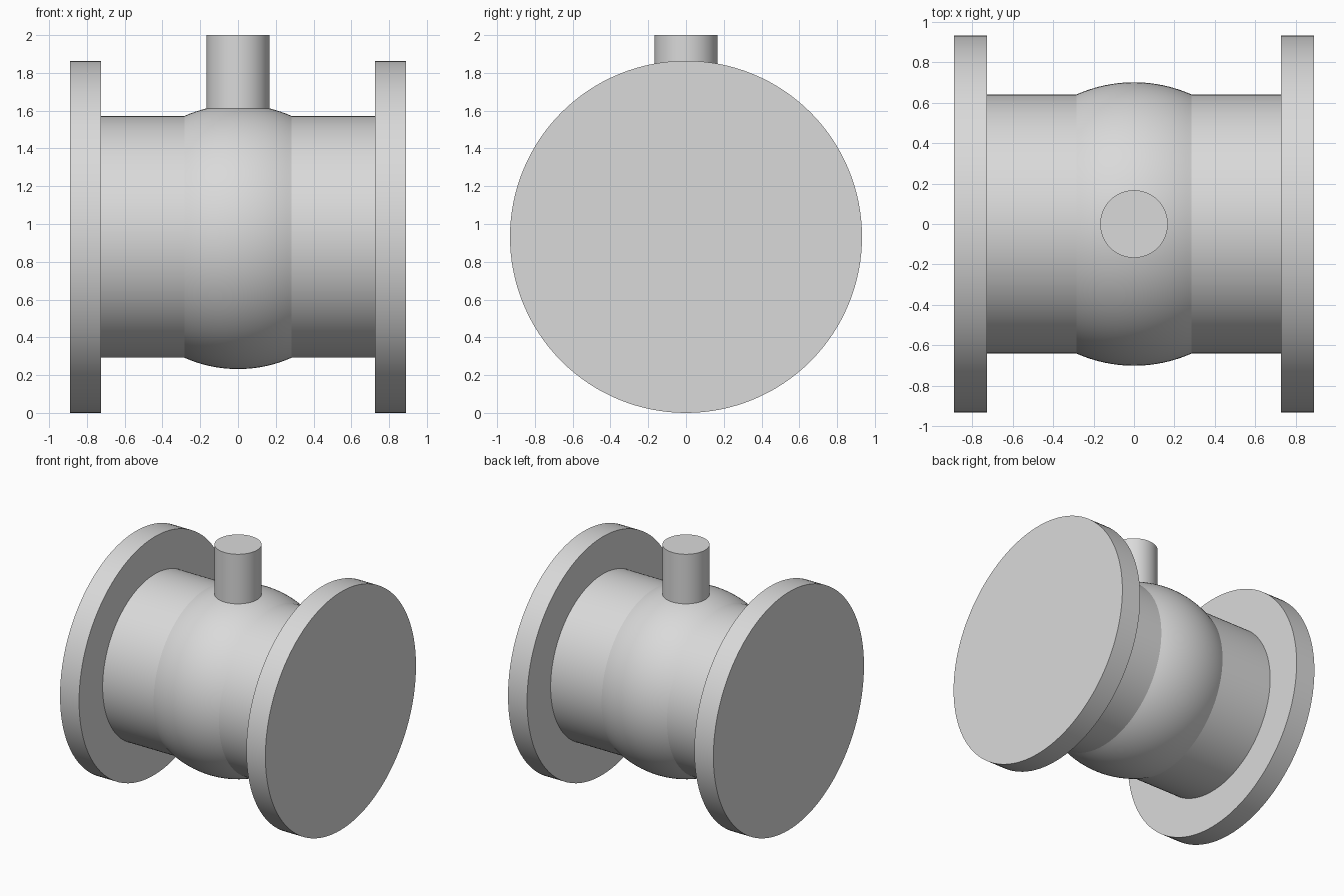
import bpy, bmesh, math
from mathutils import Matrix

if "Cube" in bpy.data.objects:
    bpy.data.objects.remove(bpy.data.objects["Cube"])

AXIS_Z = 0.932          # height of the pipe centre line
FLANGE_R, PIPE_R, BALL_R = 0.932, 0.64, 0.70
END_X, FLANGE_X = 0.89, 0.725
STEM_R = 0.167
SEGMENTS = 128

grey = bpy.data.materials.new("light_grey")
grey.diffuse_color = (0.7, 0.7, 0.7, 1)
grey.use_nodes = True
grey.node_tree.nodes["Principled BSDF"].inputs["Base Color"].default_value = grey.diffuse_color


def finish(name, bm):
    bmesh.ops.recalc_face_normals(bm, faces=bm.faces)
    mesh = bpy.data.meshes.new(name)
    bm.to_mesh(mesh)
    bm.free()
    mesh.materials.append(grey)
    obj = bpy.data.objects.new(name, mesh)
    bpy.context.collection.objects.link(obj)
    bpy.ops.object.select_all(action='DESELECT')
    obj.select_set(True)
    bpy.context.view_layer.objects.active = obj
    bpy.ops.object.shade_smooth_by_angle(angle=math.radians(15))
    return obj


def revolve(name, profile, matrix):
    """Rings of (position, radius) around local z, with closed ends."""
    bm = bmesh.new()
    rings = []
    for pos, r in profile:
        rings.append([bm.verts.new((r * math.cos(a), r * math.sin(a), pos))
                      for a in (2 * math.pi * i / SEGMENTS for i in range(SEGMENTS))])
    for a, b in zip(rings, rings[1:]):
        for i in range(SEGMENTS):
            j = (i + 1) % SEGMENTS
            bm.faces.new((a[i], a[j], b[j], b[i]))
    bm.faces.new(rings[0])
    bm.faces.new(rings[-1])
    bm.transform(matrix)
    return finish(name, bm)


# Valve body: flange, pipe, ball bulge, pipe, flange
half = math.acos(PIPE_R / BALL_R)
ball = [(BALL_R * math.sin(t), BALL_R * math.cos(t))
        for t in (half * (k / 10 - 1) for k in range(21))]
left = [(-END_X, FLANGE_R), (-FLANGE_X, FLANGE_R), (-FLANGE_X, PIPE_R)]
right = [(-x, r) for x, r in reversed(left)]
revolve("valve_body", left + ball + right,
        Matrix.Translation((0, 0, AXIS_Z)) @ Matrix.Rotation(math.pi / 2, 4, 'Y'))

# Stem rising from the ball housing
stem_base = AXIS_Z + math.sqrt(BALL_R ** 2 - STEM_R ** 2) - 0.01
revolve("stem", [(stem_base, STEM_R), (2.0, STEM_R)], Matrix.Identity(4))
